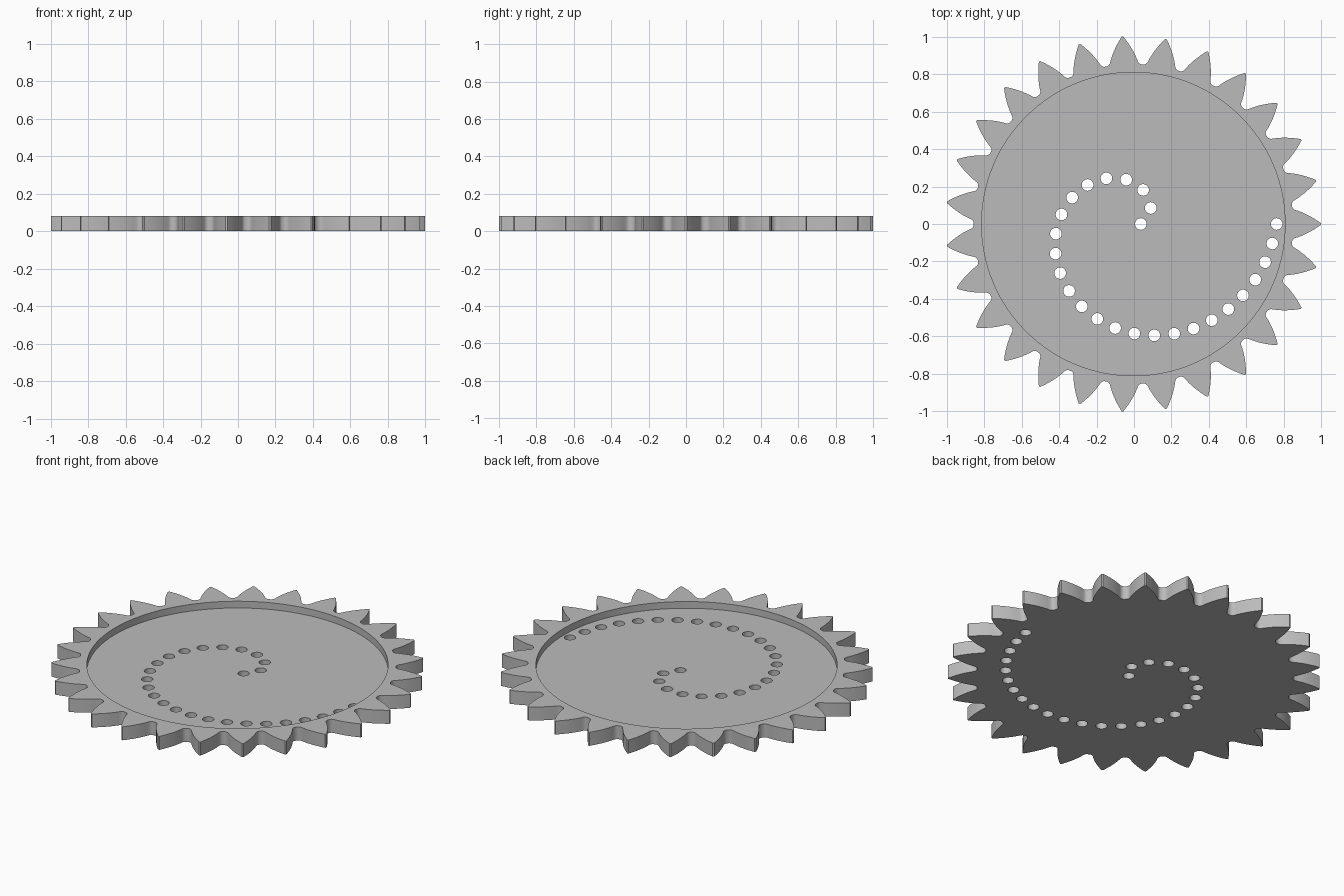
import bpy
import bmesh
from math import acos, asinh, cos, pi, radians, sin, sqrt, tan
from mathutils import Matrix

if "Cube" in bpy.data.objects:
    bpy.data.objects.remove(bpy.data.objects["Cube"])

TEETH = 27
CENTRE_X = -0.0034
TIP_R, ROOT_R, BASE_R = 1.0017, 0.853, 0.8075
HEIGHT, FLOOR = 0.08, 0.04
HOLES, HOLE_R = 26, 0.031
SPIRAL_IN, SPIRAL_OUT = 0.04, 0.765

grey = bpy.data.materials.new("plain_grey")
grey.use_nodes = True
colour = (0.5, 0.5, 0.5, 1)
grey.diffuse_color = colour
grey.node_tree.nodes["Principled BSDF"].inputs["Base Color"].default_value = colour


def make_object(name, bm):
    bmesh.ops.recalc_face_normals(bm, faces=bm.faces)
    mesh = bpy.data.meshes.new(name)
    bm.to_mesh(mesh)
    bm.free()
    mesh.materials.append(grey)
    obj = bpy.data.objects.new(name, mesh)
    bpy.context.collection.objects.link(obj)
    return obj


def add_cylinder(bm, radius, x, y, z_low, z_high, sides):
    bmesh.ops.create_cone(
        bm, cap_ends=True, segments=sides, radius1=radius, radius2=radius,
        depth=z_high - z_low,
        matrix=Matrix.Translation((x, y, (z_low + z_high) / 2)))


def involute(r):
    a = acos(BASE_R / r)
    return tan(a) - a


def half_tooth():
    """Radius and half-angle pairs from valley to tip, along an involute flank."""
    start, steps, tip = ROOT_R + 0.012, 8, radians(0.25)
    points = [(ROOT_R, radians(6.1)), (ROOT_R + 0.004, radians(5.5))]
    for i in range(steps + 1):
        r = start + (TIP_R - start) * i / steps
        points.append((r, tip + involute(TIP_R) - involute(r)))
    return points


# Toothed disc
flank = half_tooth()
tooth = [(r, -a) for r, a in flank] + [(TIP_R, 0)] + flank[::-1]
bm = bmesh.new()
outline = []
for k in range(TEETH):
    turn = 2 * pi * k / TEETH
    for r, a in tooth:
        outline.append(bm.verts.new(
            (CENTRE_X + r * cos(turn + a), r * sin(turn + a), 0)))
base = bm.faces.new(outline)
top = bmesh.ops.extrude_face_region(bm, geom=[base])
bmesh.ops.translate(bm, vec=(0, 0, HEIGHT),
                    verts=[v for v in top["geom"] if isinstance(v, bmesh.types.BMVert)])
gear = make_object("toothed_disc", bm)

# Round recess in the upper face
bm = bmesh.new()
add_cylinder(bm, 0.81, CENTRE_X, 0, FLOOR, HEIGHT * 2, 128)
recess = make_object("recess_cutter", bm)

# Holes evenly spaced along one turn of a spiral
pitch = (SPIRAL_OUT - SPIRAL_IN) / (2 * pi)


def arc_length(r):
    return (r * sqrt(r * r + pitch * pitch) / pitch + pitch * asinh(r / pitch)) / 2


def radius_at(length):
    low, high = SPIRAL_IN, SPIRAL_OUT
    for _ in range(40):
        mid = (low + high) / 2
        if arc_length(mid) < length:
            low = mid
        else:
            high = mid
    return low


first, last = arc_length(SPIRAL_IN), arc_length(SPIRAL_OUT)
bm = bmesh.new()
for i in range(HOLES):
    r = radius_at(first + (last - first) * i / (HOLES - 1))
    angle = (r - SPIRAL_IN) / pitch
    add_cylinder(bm, HOLE_R, CENTRE_X + r * cos(angle), r * sin(angle),
                 -HEIGHT, HEIGHT * 2, 32)
holes = make_object("hole_cutter", bm)

# Cut, then remove the cutters
bpy.ops.object.select_all(action="DESELECT")
gear.select_set(True)
bpy.context.view_layer.objects.active = gear
for cutter in (recess, holes):
    cutter.hide_render = True
    mod = gear.modifiers.new(cutter.name, "BOOLEAN")
    mod.operation = "DIFFERENCE"
    mod.solver = "EXACT"
    mod.object = cutter
    bpy.ops.object.modifier_apply(modifier=mod.name)
    bpy.data.objects.remove(cutter)

bpy.ops.object.shade_smooth_by_angle(angle=radians(25))
